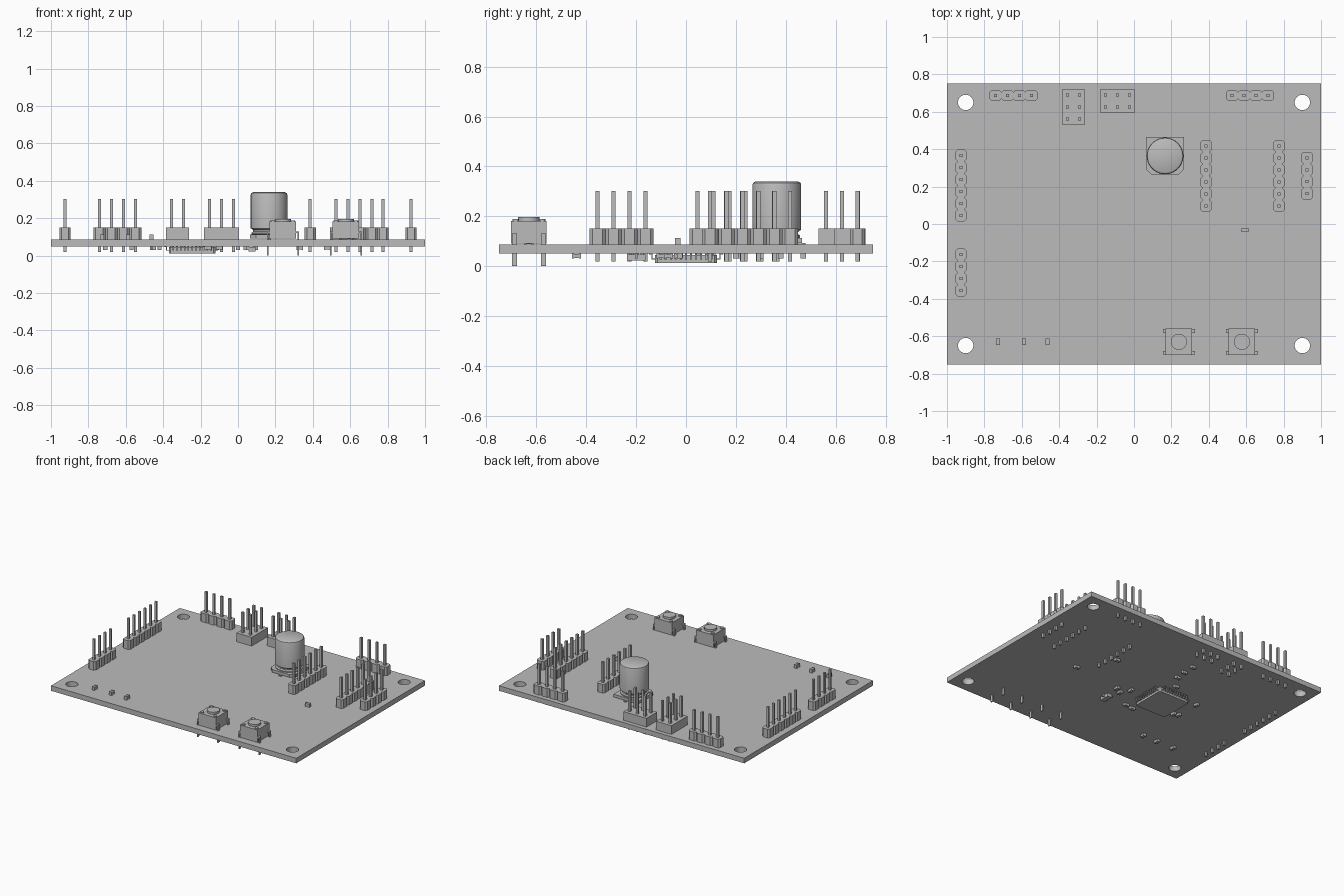
import bpy, bmesh, math
from mathutils import Matrix, Vector

if "Cube" in bpy.data.objects:
    bpy.data.objects.remove(bpy.data.objects["Cube"], do_unlink=True)

grey = bpy.data.materials.new("neutral_grey")
grey.use_nodes = True
COLOUR = (0.5, 0.5, 0.5, 1)
grey.diffuse_color = COLOUR
grey.node_tree.nodes["Principled BSDF"].inputs["Base Color"].default_value = COLOUR

BOTTOM, TOP = 0.05, 0.087
PITCH = 0.064


def finish(name, bm, smooth=False):
    bmesh.ops.recalc_face_normals(bm, faces=bm.faces)
    mesh = bpy.data.meshes.new(name)
    bm.to_mesh(mesh)
    bm.free()
    mesh.materials.append(grey)
    ob = bpy.data.objects.new(name, mesh)
    bpy.context.collection.objects.link(ob)
    if smooth:
        bpy.ops.object.select_all(action="DESELECT")
        ob.select_set(True)
        bpy.context.view_layer.objects.active = ob
        bpy.ops.object.shade_smooth_by_angle(angle=math.radians(35))
    return ob


def box(bm, x, y, z0, z1, w, d):
    m = Matrix.Translation((x, y, (z0 + z1) / 2)) @ Matrix.Diagonal((w, d, z1 - z0, 1))
    bmesh.ops.create_cube(bm, size=1, matrix=m)


def cylinder(bm, x, y, z0, z1, r, sides=32):
    bmesh.ops.create_cone(bm, cap_ends=True, segments=sides, radius1=r, radius2=r,
                          depth=z1 - z0, matrix=Matrix.Translation((x, y, (z0 + z1) / 2)))


def prism(bm, points, z0, z1):
    face = bm.faces.new([bm.verts.new((x, y, z0)) for x, y in points])
    new = bmesh.ops.extrude_face_region(bm, geom=[face])["geom"]
    bmesh.ops.translate(bm, vec=(0, 0, z1 - z0),
                        verts=[v for v in new if isinstance(v, bmesh.types.BMVert)])


def lathe(bm, x, y, profile, sides=40):
    rings = [[bm.verts.new((x + r * math.cos(i * math.tau / sides),
                            y + r * math.sin(i * math.tau / sides), z))
              for i in range(sides)] for r, z in profile]
    for a, b in zip(rings, rings[1:]):
        for i in range(sides):
            j = (i + 1) % sides
            bm.faces.new((a[i], a[j], b[j], b[i]))
    bm.faces.new(rings[0])
    bm.faces.new(rings[-1])


# Circuit board with four mounting holes
bm = bmesh.new()
box(bm, 0, 0, BOTTOM, TOP, 2, 1.5)
board = finish("circuit_board", bm)
bm = bmesh.new()
for sx in (-1, 1):
    for sy in (-1, 1):
        cylinder(bm, sx * 0.9, sy * 0.65, 0, 0.2, 0.041)
cutter = finish("hole_cutter", bm)
cutter.hide_render = True
cutter.hide_set(True)
mod = board.modifiers.new("mounting_holes", "BOOLEAN")
mod.object = cutter
mod.solver = "EXACT"
bpy.context.view_layer.objects.active = board
bpy.ops.object.modifier_apply(modifier=mod.name)
bpy.data.objects.remove(cutter, do_unlink=True)


# Pin headers: notched plastic strip for single rows, plain block for double rows
def pin_header(name, x, y, columns, rows):
    bm = bmesh.new()
    h, c = PITCH / 2, 0.012
    double = min(columns, rows) > 1
    if double:
        box(bm, x, y, TOP, 0.151, columns * PITCH - 0.004, rows * PITCH - 0.004)
    for i in range(columns):
        for j in range(rows):
            px = x + (i - (columns - 1) / 2) * PITCH
            py = y + (j - (rows - 1) / 2) * PITCH
            if not double:
                w, d = (h, h - 0.002) if columns > 1 else (h - 0.002, h)
                prism(bm, [(px + a, py + b) for a, b in (
                    (w, c - d), (w, d - c), (w - c, d), (c - w, d),
                    (-w, d - c), (-w, c - d), (c - w, -d), (w - c, -d))], TOP, 0.151)
            box(bm, px, py, 0.018, 0.302, 0.016, 0.016)
    finish(name, bm)


for name, *spec in (
        ("header_back_right", -0.645, 0.687, 4, 1), ("header_back_left", 0.62, 0.687, 4, 1),
        ("header_two_by_three", -0.323, 0.626, 2, 3), ("header_three_by_two", -0.088, 0.658, 3, 2),
        ("header_right_long", -0.925, 0.206, 1, 6), ("header_right_short", -0.925, -0.259, 1, 4),
        ("header_inner", 0.386, 0.257, 1, 6), ("header_left_long", 0.775, 0.257, 1, 6),
        ("header_left_short", 0.925, 0.258, 1, 4)):
    pin_header(name, *spec)

# Can capacitor on its moulded base
CX, CY = 0.166, 0.364
bm = bmesh.new()
h, c = 0.101, 0.03
prism(bm, [(CX + x, CY + y) for x, y in (
    (h, c - h), (h, h), (-h, h), (-h, c - h), (c - h, -h), (h - c, -h))], TOP + 0.005, 0.112)
for s in (-1, 1):
    box(bm, CX, CY + s * 0.09, TOP, TOP + 0.006, 0.02, 0.05)
finish("capacitor_base", bm)
bm = bmesh.new()
lathe(bm, CX, CY, [(0.085, 0.11), (0.094, 0.115), (0.094, 0.122), (0.085, 0.128),
                   (0.085, 0.137), (0.098, 0.146), (0.098, 0.325), (0.095, 0.334), (0.086, 0.339)])
finish("capacitor_can", bm, True)

# Push buttons with corner rivets and four bent legs
for side, bx in (("right", 0.24), ("left", 0.577)):
    by = -0.63
    bm = bmesh.new()
    box(bm, bx, by, TOP + 0.004, 0.175, 0.142, 0.142)
    box(bm, bx, by, 0.175, 0.182, 0.142, 0.142)
    for sx in (-1, 1):
        for sy in (-1, 1):
            cylinder(bm, bx + sx * 0.053, by + sy * 0.053, 0.18, 0.189, 0.013, 16)
            ly = by + sy * 0.058
            box(bm, bx + sx * 0.074, ly, 0.12, 0.13, 0.02, 0.02)
            box(bm, bx + sx * 0.082, ly, 0.0, 0.13, 0.008, 0.02)
    finish("button_housing_" + side, bm, True)
    bm = bmesh.new()
    cylinder(bm, bx, by, 0.18, 0.197, 0.043)
    finish("button_plunger_" + side, bm, True)


# Small chip parts: a body between two slightly taller end caps
def chip_part(name, x, y, along_x, z0, z1):
    bm = bmesh.new()
    for offset, length, trim in ((0, 0.024, 0.002), (-0.014, 0.008, 0), (0.014, 0.008, 0)):
        size = (length, 0.022) if along_x else (0.022, length)
        box(bm, x + offset * along_x, y + offset * (not along_x), z0 + trim, z1 - trim, *size)
    finish(name, bm)


for i, (x, y, along) in enumerate(((-0.727, -0.63, 0), (-0.588, -0.63, 0),
                                   (-0.463, -0.63, 0), (0.594, -0.033, 1))):
    chip_part(f"indicator_{i + 1}", x, y, along, TOP, 0.113)
for i, (x, y, along) in enumerate((
        (-0.12, 0.47, 1), (-0.12, 0.38, 1), (-0.13, 0.3, 1), (0.33, 0.22, 1), (0.477, -0.025, 1),
        (0.09, -0.07, 0), (0.0, -0.03, 0), (-0.16, -0.21, 1), (-0.1, -0.2, 1), (-0.454, -0.08, 0),
        (-0.46, 0.1, 0), (-0.42, -0.09, 0), (-0.45, -0.44, 0), (-0.57, -0.44, 0),
        (-0.71, -0.44, 0), (-0.2, 0.2, 1), (0.04, -0.1, 0))):
    chip_part(f"underside_part_{i + 1}", x, y, along, 0.03, BOTTOM)

# Processor under the board with gull-wing leads on four sides
PX, PY = -0.245, 0.0
bm = bmesh.new()
prism(bm, [(PX + x, PY + y) for x, y in (
    (0.125, -0.115), (0.125, 0.115), (0.115, 0.125), (-0.115, 0.125),
    (-0.125, 0.115), (-0.125, -0.115), (-0.115, -0.125), (0.115, -0.125))], 0.012, 0.045)
finish("processor_body", bm)
bm = bmesh.new()
for i in range(11):
    t = (i - 5) * 0.0202
    for s in (-1, 1):
        for reach, size, z0, z1 in ((0.13, 0.012, 0.026, 0.03), (0.137, 0.004, 0.026, BOTTOM),
                                    (0.143, 0.012, 0.046, BOTTOM)):
            box(bm, PX + t, PY + s * reach, z0, z1, 0.009, size)
            box(bm, PX + s * reach, PY + t, z0, z1, size, 0.009)
finish("processor_leads", bm)

# Small regulator under the board with three leads
bm = bmesh.new()
box(bm, 0.075, -0.2, 0.022, 0.046, 0.036, 0.075)
for dx, dy in ((-1, -0.024), (-1, 0.024), (1, 0)):
    box(bm, 0.075 + dx * 0.024, -0.2 + dy, 0.03, BOTTOM, 0.014, 0.011)
finish("regulator", bm)
